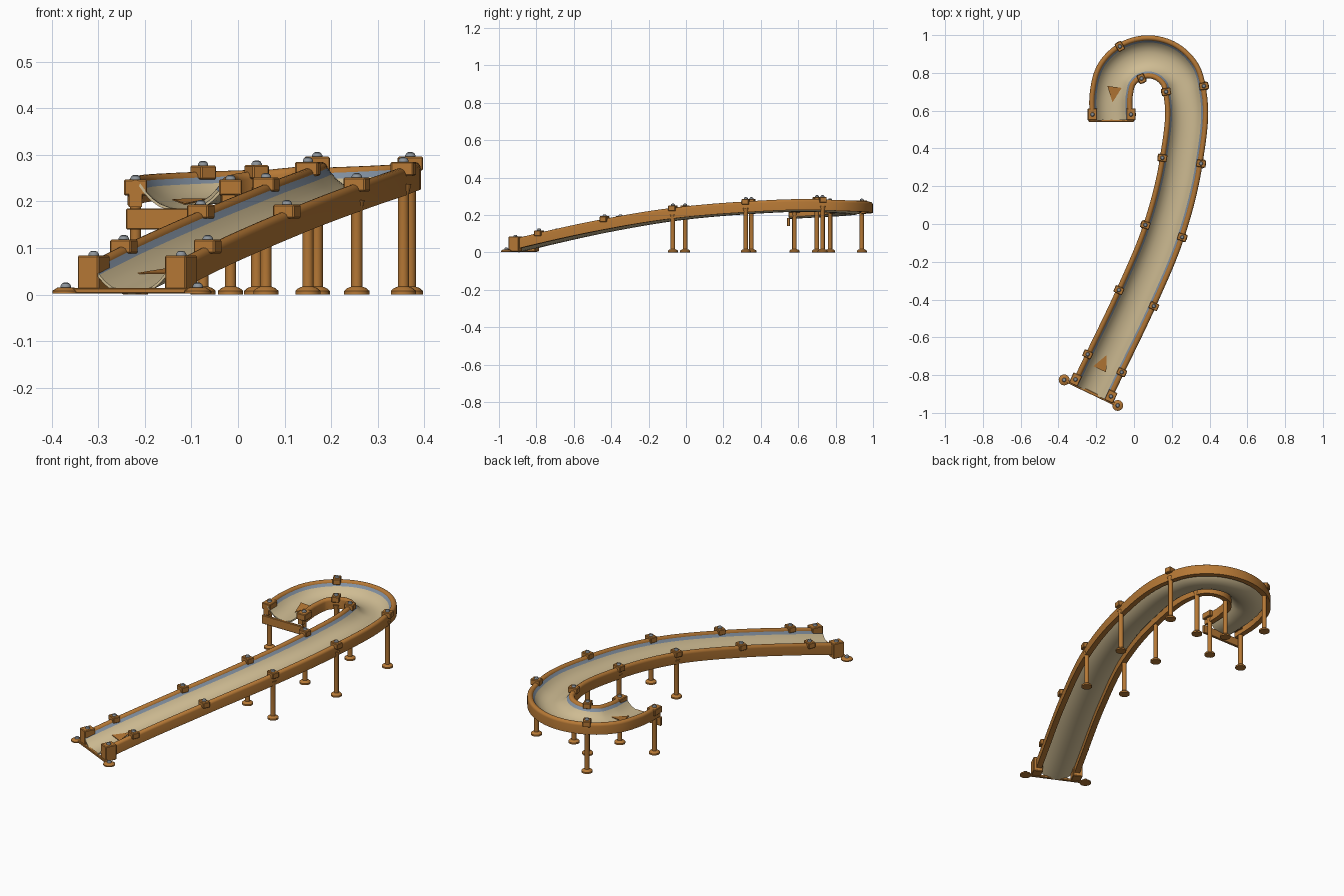
import bpy, bmesh, math
from mathutils import Vector, Matrix

if "Cube" in bpy.data.objects:
    bpy.data.objects.remove(bpy.data.objects["Cube"])


def material(name, rgb):
    m = bpy.data.materials.new(name)
    m.diffuse_color = (*rgb, 1)
    m.use_nodes = True
    m.node_tree.nodes["Principled BSDF"].inputs["Base Color"].default_value = m.diffuse_color
    return m


WOOD = material("orange_wood", (0.47, 0.19, 0.036))
SAND = material("sand", (0.62, 0.50, 0.29))
SLATE = material("slate_blue", (0.23, 0.29, 0.37))
STEEL = material("steel", (0.27, 0.30, 0.33))


def finish(name, bm, mats, angle=35):
    bmesh.ops.recalc_face_normals(bm, faces=bm.faces)
    me = bpy.data.meshes.new(name)
    bm.to_mesh(me)
    bm.free()
    for m in mats:
        me.materials.append(m)
    ob = bpy.data.objects.new(name, me)
    bpy.context.collection.objects.link(ob)
    bpy.context.view_layer.objects.active = ob
    ob.select_set(True)
    bpy.ops.object.shade_smooth_by_angle(angle=math.radians(angle))
    ob.select_set(False)
    return ob


# Centre line of the chute: x, y and height of the rail tops
ctrl = [Vector(p) for p in [(-0.228, -0.893, 0.068), (-0.155, -0.74, 0.105),
                            (0.012, -0.39, 0.18), (0.157, -0.04, 0.238),
                            (0.25, 0.335, 0.272)]]
for i in range(7):
    a = math.radians(30 * i)
    ctrl.append(Vector((0.075 + 0.195 * math.cos(a), 0.69 + 0.195 * math.sin(a),
                        0.284 - 0.03 * i / 6)))
ctrl.append(Vector((-0.12, 0.55, 0.246)))


def catmull(pts, steps):
    p = [2 * pts[0] - pts[1]] + pts + [2 * pts[-1] - pts[-2]]
    out = []
    for i in range(1, len(p) - 2):
        # Non-uniform tangents keep uneven spacing smooth
        d0, d1, d2 = [(p[i + k] - p[i + k - 1]).length for k in range(3)]
        m1 = ((p[i] - p[i - 1]) / d0 * d1 + (p[i + 1] - p[i]) / d1 * d0) / (d0 + d1) * d1
        m2 = ((p[i + 1] - p[i]) / d1 * d2 + (p[i + 2] - p[i + 1]) / d2 * d1) / (d1 + d2) * d1
        for s in range(steps):
            t = s / steps
            out.append((2*t**3 - 3*t*t + 1) * p[i] + (t**3 - 2*t*t + t) * m1
                       + (3*t*t - 2*t**3) * p[i + 1] + (t**3 - t*t) * m2)
    return out + [pts[-1]]


path = catmull(ctrl, 9)
tang = []
for i in range(len(path)):
    d = path[min(i + 1, len(path) - 1)] - path[max(i - 1, 0)]
    tang.append(Vector((d.x, d.y, 0)).normalized())


def place(i, u, dz):
    """Point at sideways offset u (right positive) and height dz below the rail top."""
    t = tang[i]
    return path[i] + Vector((t.y, -t.x, 0)) * u + Vector((0, 0, dz))


def sweep(name, profile, mats, rule=lambda k: 0):
    bm = bmesh.new()
    rings = [[bm.verts.new(place(i, u, z)) for u, z in profile] for i in range(len(path))]
    n = len(profile)
    for a, b in zip(rings, rings[1:]):
        for k in range(n):
            f = bm.faces.new((a[k], a[(k + 1) % n], b[(k + 1) % n], b[k]))
            f.material_index = rule(k)
    bm.faces.new(rings[0])
    bm.faces.new(rings[-1])
    return finish(name, bm, mats)


# Bowl-shaped chute with slate bands along the upper walls
def bowl(u):
    return -0.062 + 0.055 * (abs(u) / 0.09) ** 2.6


us = [-0.09, -0.077, -0.064, -0.048, -0.025, 0, 0.025, 0.048, 0.064, 0.077, 0.09]
inner = [(u, bowl(u)) for u in us]
outer = [(u * 1.03, bowl(u) - 0.006) for u in reversed(us)]
sweep("chute", inner + outer, [SAND, SLATE], lambda k: 1 if k in (0, 9) else 0)

# Side rails with rounded tops
for side, label in ((-1, "left"), (1, "right")):
    prof = [(side * 0.1 + 0.014 * math.cos(math.pi * k / 8),
             -0.014 + 0.014 * math.sin(math.pi * k / 8)) for k in range(9)]
    prof += [(side * 0.1 - 0.014, -0.058), (side * 0.1 + 0.014, -0.058)]
    sweep(label + "_rail", prof, [WOOD])


def box(name, centre, size, angle=0.0, bevel=0.003):
    bm = bmesh.new()
    bmesh.ops.create_cube(bm, size=1)
    bmesh.ops.scale(bm, vec=size, verts=bm.verts)
    if bevel:
        bmesh.ops.bevel(bm, geom=list(bm.edges), offset=bevel, segments=1, affect='EDGES')
    bmesh.ops.transform(bm, verts=bm.verts,
                        matrix=Matrix.Translation(centre) @ Matrix.Rotation(angle, 4, 'Z'))
    return finish(name, bm, [WOOD], 20)


def lathe(name, x, y, profile, mat, n=16):
    bm = bmesh.new()
    rings = [[bm.verts.new((x + r * math.cos(2 * math.pi * k / n),
                            y + r * math.sin(2 * math.pi * k / n), z)) for k in range(n)]
             for r, z in profile]
    for a, b in zip(rings, rings[1:]):
        for k in range(n):
            bm.faces.new((a[k], a[(k + 1) % n], b[(k + 1) % n], b[k]))
    bm.faces.new(rings[0])
    bm.faces.new(rings[-1])
    return finish(name, bm, [mat])


def bolt(x, y, z):
    lathe("bolt", x, y, [(0.011, z - 0.002), (0.011, z + 0.003), (0.008, z + 0.008),
                         (0.003, z + 0.01)], STEEL, 12)


def nearest(x, y):
    return min(range(len(path)), key=lambda i: (path[i].x - x) ** 2 + (path[i].y - y) ** 2)


def heading(i):
    return math.atan2(tang[i].y, tang[i].x) - math.pi / 2


def support(x, y, top):
    lathe("support_post", x, y, [(0.027, 0), (0.027, 0.008), (0.02, 0.014), (0.012, 0.017),
                                 (0.012, top - 0.02), (0.017, top)], WOOD)


# Rail clamps with bolts; the higher ones stand on posts
clamps = [(-0.245, -0.69), (-0.08, -0.35), (0.06, -0.005), (0.15, 0.35), (0.17, 0.70),
          (0.04, 0.77), (-0.065, -0.785), (0.105, -0.435), (0.255, -0.07), (0.355, 0.32),
          (0.37, 0.73), (-0.075, 0.94)]
for x, y in clamps:
    i = nearest(x, y)
    z = path[i].z
    box("rail_clamp", (x, y, z - 0.002), (0.05, 0.038, 0.03), heading(i))
    bolt(x, y, z + 0.013)
    if y > -0.2:
        support(x, y, z - 0.035)

# Blocks, posts and cross plate at the upper mouth
for x in (-0.22, -0.016):
    box("upper_end_block", (x, 0.58, 0.23), (0.05, 0.062, 0.034))
    bolt(x, 0.58, 0.247)
    support(x, 0.58, 0.215)
box("upper_cross_plate", (-0.12, 0.548, 0.162), (0.24, 0.014, 0.045), 0, 0.002)

# Blocks, sill and bolted feet at the lower mouth
a0 = heading(0)
for s in (-1, 1):
    p = place(0, s * 0.104, 0) + tang[0] * 0.028
    box("lower_end_block", (p.x, p.y, 0.044), (0.05, 0.06, 0.08), a0)
    bolt(p.x, p.y, 0.084)
    q = place(0, s * 0.157, 0)
    lathe("anchor_foot", q.x, q.y, [(0.029, 0.002), (0.029, 0.008), (0.018, 0.015)], WOOD)
    bolt(q.x, q.y, 0.016)
p = place(0, 0, 0)
box("lower_sill", (p.x, p.y, 0.008), (0.28, 0.016, 0.012), a0, 0.002)


# Direction arrows laid in the chute
def arrow(x, y, sense):
    i = nearest(x, y)
    t = tang[i] * sense
    r = Vector((t.y, -t.x, 0))
    bm = bmesh.new()
    low = []
    for f, w in ((0.045, 0), (-0.038, -0.038), (-0.038, 0.038)):
        v = Vector((x, y, 0)) + t * f + r * w
        j = nearest(v.x, v.y)
        v.z = path[j].z + bowl(w) + 0.003
        low.append(v)
    a = [bm.verts.new(v) for v in low]
    b = [bm.verts.new(v + Vector((0, 0, 0.003))) for v in low]
    bm.faces.new(a)
    bm.faces.new(b)
    for k in range(3):
        bm.faces.new((a[k], a[(k + 1) % 3], b[(k + 1) % 3], b[k]))
    finish("direction_arrow", bm, [WOOD])


arrow(-0.165, -0.735, 1)
arrow(-0.108, 0.688, 1)
